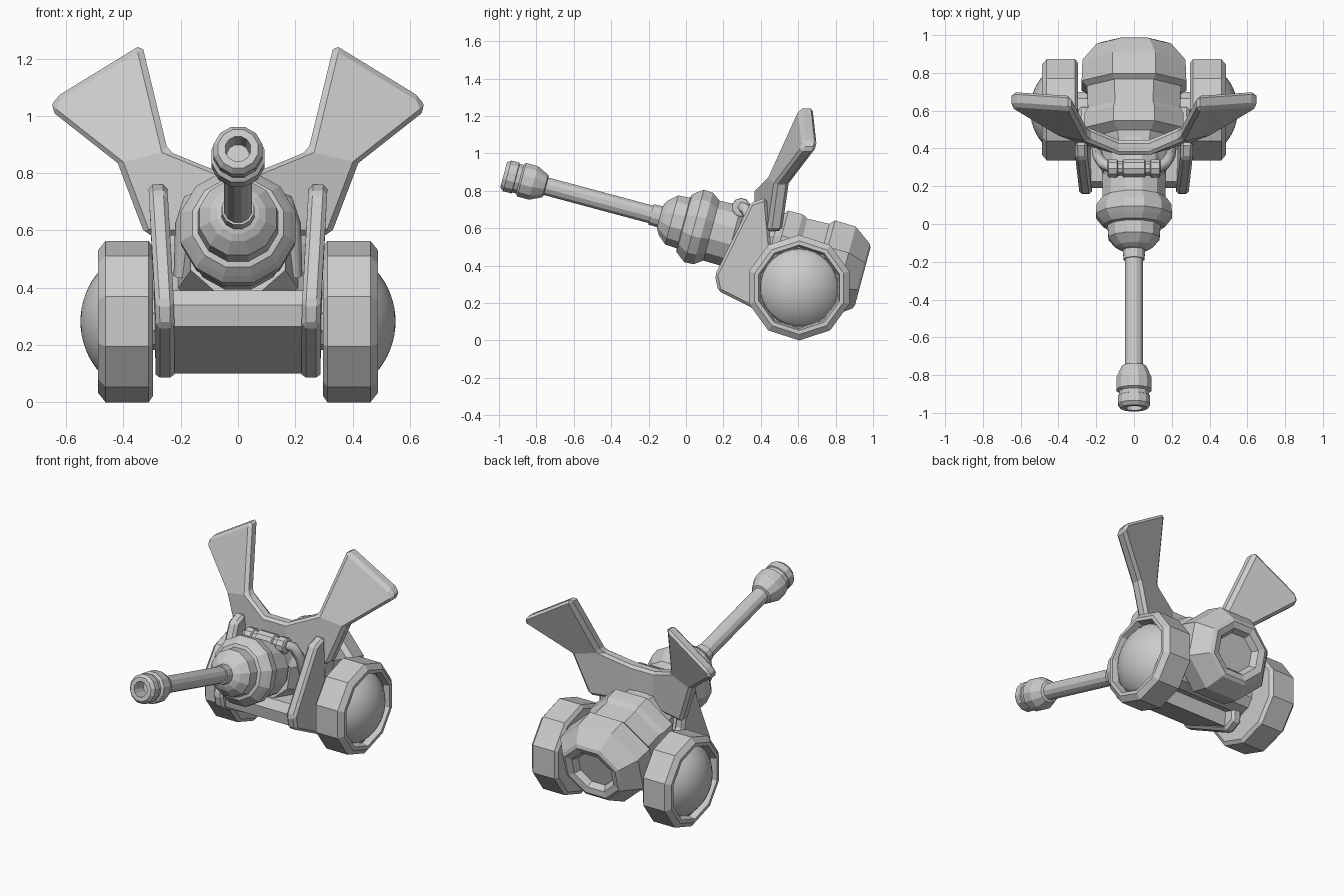
import bpy, bmesh
from math import sin, cos, pi, radians
from mathutils import Matrix, Vector

if "Cube" in bpy.data.objects:
    bpy.data.objects.remove(bpy.data.objects["Cube"])


def finish(name, bm, bevel=0, smooth=False):
    bmesh.ops.recalc_face_normals(bm, faces=bm.faces)
    me = bpy.data.meshes.new(name)
    bm.to_mesh(me)
    bm.free()
    ob = bpy.data.objects.new(name, me)
    bpy.context.collection.objects.link(ob)
    if smooth:
        for p in me.polygons:
            p.use_smooth = True
    if bevel:
        m = ob.modifiers.new("bevel", 'BEVEL')
        m.width, m.segments = bevel, 1
        m.limit_method, m.angle_limit = 'ANGLE', radians(35)
    return ob


def lathe(name, profile, n, matrix, phase=0.0, sx=1.0, smooth=False):
    """Spin (distance, radius) pairs around the local z axis; ends are capped."""
    bm = bmesh.new()
    rings = [[bm.verts.new((sx * r * cos(phase + 2 * pi * i / n),
                            r * sin(phase + 2 * pi * i / n), s)) for i in range(n)]
             for s, r in profile]
    for a, b in zip(rings, rings[1:]):
        for i in range(n):
            j = (i + 1) % n
            bm.faces.new((a[i], a[j], b[j], b[i]))
    bm.faces.new(rings[0])
    bm.faces.new(rings[-1])
    bm.transform(matrix)
    return finish(name, bm, smooth=smooth)


def prism(name, outline, x0, x1, lean=0.0, kink=0.0, bevel=0.0):
    """Extrude a (y, z) outline along x, leaning outward above z = kink."""
    bm = bmesh.new()
    a, b = [[bm.verts.new((x + lean * max(0, z - kink), y, z)) for y, z in outline]
            for x in (x0, x1)]
    bm.faces.new(a)
    bm.faces.new(b)
    for i in range(len(a)):
        j = (i + 1) % len(a)
        bm.faces.new((a[i], a[j], b[j], b[i]))
    return finish(name, bm, bevel)


# Tilted gun axis, running from the muzzle back and down
axis = Matrix.Translation((0, -0.975, 0.885)) @ Matrix.Rotation(radians(-105), 4, 'X')

# Barrel with hollow muzzle
lathe("barrel", [(0.09, 0.04), (0.0, 0.046), (0.0, 0.072), (0.02, 0.088), (0.065, 0.088),
                 (0.068, 0.082), (0.09, 0.082), (0.1, 0.096), (0.165, 0.096),
                 (0.23, 0.065), (0.235, 0.05), (0.95, 0.05)], 12, axis, pi / 12)

# Stepped collar around the barrel root, continuing into the neck
lathe("mantlet", [(0.815, 0.058), (0.865, 0.06), (0.87, 0.075), (0.885, 0.1), (0.93, 0.14),
                  (0.995, 0.145), (1.0, 0.165), (1.03, 0.19), (1.055, 0.208),
                  (1.105, 0.205), (1.15, 0.172), (1.27, 0.175), (1.29, 0.16),
                  (1.55, 0.16)], 12, axis, pi / 12)

# Octagonal engine body with recessed rear port
k = 1 / cos(pi / 8)
body = [(1.3, 0.15), (1.48, 0.19), (1.52, 0.238), (1.6, 0.238), (1.63, 0.222), (1.75, 0.226),
        (1.775, 0.252), (1.89, 0.248), (1.985, 0.18), (1.995, 0.16), (1.985, 0.125),
        (1.95, 0.105)]
lathe("engine_body", [(s, r * k) for s, r in body], 8,
      axis @ Matrix.Translation((0, 0.028, 0)), pi / 8, 1.1)

# Wheels with smooth hub domes, plus side plates and hoses
R = 0.27
dome = [(0.55 - R + R * cos(a), max(R * sin(a), 0.002))
        for a in (radians(52 * (1 - i / 10)) for i in range(11))]
for side, sg in (("right", 1), ("left", -1)):
    hub = Matrix.Translation((0, 0.605, 0.282)) @ Matrix.Rotation(sg * pi / 2, 4, 'Y')
    lathe("wheel_" + side, [(0.297, 0.26), (0.312, 0.282), (0.462, 0.282), (0.488, 0.25),
                            (0.488, 0.228), (0.45, 0.218)], 10, hub)
    lathe("hub_dome_" + side, dome, 32, hub, smooth=True)

    prism("side_plate_" + side,
          [(0.43, 0.765), (0.345, 0.735), (0.155, 0.35), (0.172, 0.265), (0.54, 0.08),
           (0.62, 0.12), (0.62, 0.42), (0.455, 0.5)],
          sg * 0.222, sg * 0.288, sg * 0.06, 0.34, 0.015)

    cu = bpy.data.curves.new("hose_" + side, 'CURVE')
    cu.dimensions = '3D'
    cu.bevel_depth, cu.bevel_resolution = 0.03, 1
    pts = [(0.12, 0.3, 0.715), (0.165, 0.32, 0.7), (0.19, 0.355, 0.62), (0.195, 0.4, 0.44)]
    sp = cu.splines.new('POLY')
    sp.points.add(len(pts) - 1)
    for p, (x, y, z) in zip(sp.points, pts):
        p.co = (sg * x, y, z, 1)
    cu.use_fill_caps = True
    bpy.context.collection.objects.link(bpy.data.objects.new("hose_" + side, cu))

# Axle and front crossbar between the plates
spin_x = Matrix.Rotation(pi / 2, 4, 'Y')
lathe("axle", [(-0.31, 0.1), (0.31, 0.1)], 10, Matrix.Translation((0, 0.605, 0.282)) @ spin_x)
prism("crossbar", [(0.2, 0.265), (0.19, 0.34), (0.225, 0.39), (0.55, 0.39), (0.55, 0.1)],
      -0.23, 0.23)

# Hinge roller on top of the neck
lathe("hinge", [(-0.14, 0.04), (-0.135, 0.05), (-0.09, 0.05), (-0.085, 0.04), (-0.06, 0.04),
                (-0.055, 0.052), (0.055, 0.052), (0.06, 0.04), (0.085, 0.04), (0.09, 0.05),
                (0.135, 0.05), (0.14, 0.04)], 10,
      Matrix.Translation((0, 0.295, 0.71)) @ spin_x)

# Swept shield: centre, cheek and wing panels, mirrored across x
half = [(0.08, 0.58), (0.325, 0.585), (0.42, 0.835), (0.245, 0.877), (0.08, 0.81),
        (0.655, 1.02), (0.637, 1.065), (0.335, 1.25)]


def shield_verts(bm, sg):
    return [bm.verts.new((sg * x, 0.365 + 0.3 * (x - 0.08) + 0.38 * max(0, z - 0.82), z))
            for x, z in half]


bm = bmesh.new()
r, l = shield_verts(bm, 1), shield_verts(bm, -1)
front = []
for v, flip in ((r, False), (l, True)):
    for idx in ((0, 1, 2, 3, 4), (3, 2, 5, 6, 7)):
        loop = [v[i] for i in idx]
        front.append(bm.faces.new(loop[::-1] if flip else loop))
front.append(bm.faces.new((l[0], r[0], r[4], l[4])))
back = bmesh.ops.extrude_face_region(bm, geom=front, use_keep_orig=True)["geom"]
bmesh.ops.translate(bm, vec=Vector((0, 0.08, 0)),
                    verts=[g for g in back if isinstance(g, bmesh.types.BMVert)])
finish("shield", bm, 0.018)
